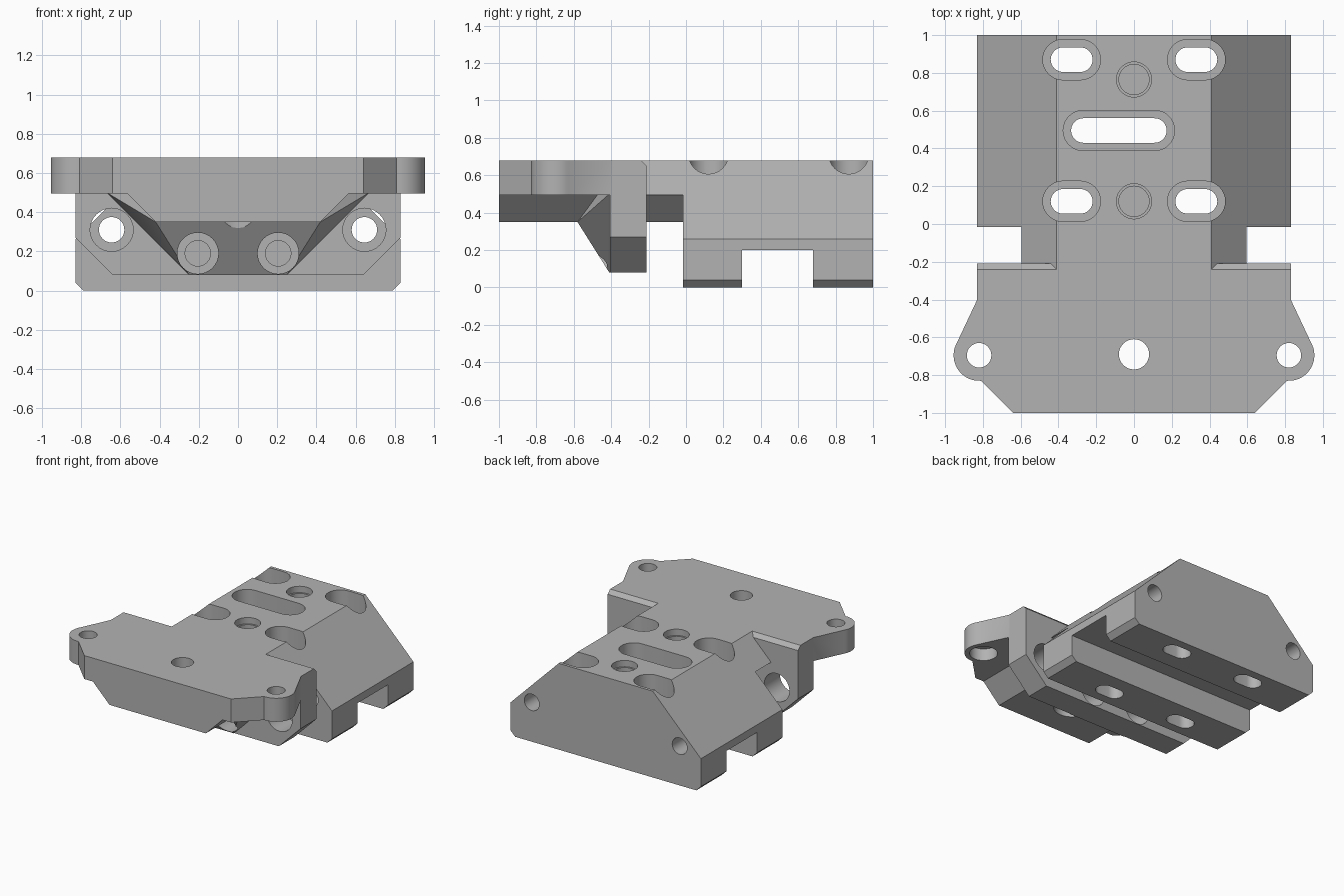
import bpy, bmesh, math
from mathutils import Vector

cube = bpy.data.objects.get("Cube")
if cube:
    bpy.data.objects.remove(cube)

metal = bpy.data.materials.new("plain grey")
metal.use_nodes = True
metal.diffuse_color = (0.45, 0.45, 0.45, 1)
metal.node_tree.nodes["Principled BSDF"].inputs["Base Color"].default_value = (0.45, 0.45, 0.45, 1)


def finish(bm, name):
    bmesh.ops.recalc_face_normals(bm, faces=bm.faces)
    mesh = bpy.data.meshes.new(name)
    bm.to_mesh(mesh)
    bm.free()
    mesh.materials.append(metal)
    ob = bpy.data.objects.new(name, mesh)
    bpy.context.collection.objects.link(ob)
    return ob


def prism(name, pts, axis, a, b):
    """Extrude a 2D outline along an axis from a to b."""
    place = {"x": lambda p: (a, p[0], p[1]),
             "y": lambda p: (p[0], a, p[1]),
             "z": lambda p: (p[0], p[1], a)}[axis]
    bm = bmesh.new()
    face = bm.faces.new([bm.verts.new(place(p)) for p in pts])
    res = bmesh.ops.extrude_face_region(bm, geom=[face])
    step = Vector([(b - a) if axis == k else 0 for k in "xyz"])
    bmesh.ops.translate(bm, vec=step, verts=[v for v in res["geom"] if isinstance(v, bmesh.types.BMVert)])
    return finish(bm, name)


def mirrored(half):
    return half + [(-x, y) for x, y in reversed(half)]


def arc(cx, cy, r, start, end, n):
    return [(cx + r * math.cos(math.radians(start + (end - start) * i / n)),
             cy + r * math.sin(math.radians(start + (end - start) * i / n))) for i in range(n + 1)]


def slot(cx, cy, half_len, r):
    """Rounded slot outline lying along x."""
    d = half_len - r
    return arc(cx + d, cy, r, -90, 90, 16) + arc(cx - d, cy, r, 90, 270, 16)


def circle(cx, cy, r):
    return arc(cx, cy, r, 0, 348.75, 31)


def combine(target, other, operation):
    mod = target.modifiers.new("join", "BOOLEAN")
    mod.operation = operation
    mod.solver = "EXACT"
    mod.object = other
    bpy.context.view_layer.objects.active = target
    bpy.ops.object.modifier_apply(modifier=mod.name)
    bpy.data.objects.remove(other)


TOP = 0.68

# Rear block with sloped shoulders and an underside channel
block = prism("rear_block", mirrored([(0.79, 0), (0.83, 0.04), (0.83, 0.26), (0.41, TOP)]), "y", -0.015, 1)
combine(block, prism("channel", [(0.30, -0.1), (0.68, -0.1), (0.68, 0.2), (0.30, 0.2)], "x", -1, 1), "DIFFERENCE")

# Front upright wall with a chamfered rear top edge
wall = prism("front_wall", mirrored([(0.64, 0.08), (0.83, 0.27), (0.83, TOP)]), "y", -0.405, -0.21)
combine(wall, prism("edge_cut", [(-0.24, TOP), (-0.21, 0.65), (-0.18, 0.65), (-0.18, 0.72), (-0.24, 0.72)],
                    "x", -1, 1), "DIFFERENCE")

# Front plate with rounded ears
half = [(0.64, -1), (0.81, -0.83)] + arc(0.82, -0.695, 0.135, -85, 30, 18) + [(0.83, -0.40), (0.83, -0.39)]
plate = prism("front_plate", mirrored(half), "z", 0.495, TOP)

# Central bar linking front and rear
bar = prism("centre_bar", mirrored([(0.42, 0.35), (0.565, 0.495), (0.595, 0.495), (0.41, TOP)]), "y", -1, 0.1)

# Tapered gusset under the plate
bm = bmesh.new()
for s in (-1, 1):
    for x, y, z in ((0.25, -0.41, 0.08), (0.67, -0.41, 0.5), (0.42, -0.58, 0.35), (0.57, -0.47, 0.5),
                    (0.25, -0.35, 0.08), (0.67, -0.35, 0.5)):
        bm.verts.new((s * x, y, z))
bmesh.ops.convex_hull(bm, input=bm.verts)
gusset = finish(bm, "gusset")

front = wall
combine(front, gusset, "UNION")
combine(front, plate, "UNION")

# Horizontal clearance holes through the wall
for s in (-1, 1):
    combine(front, prism("wall_hole", circle(s * 0.645, 0.31, 0.11), "y", -0.9, -0.1), "DIFFERENCE")
    combine(front, prism("wall_hole", circle(s * 0.205, 0.19, 0.105), "y", -0.9, -0.1), "DIFFERENCE")

body = block
combine(body, bar, "UNION")
combine(body, front, "UNION")
body.name = "mount_body"

# Each cut: outline, axis, start, end
cuts = []
for s in (-1, 1):
    cuts += [(circle(s * 0.645, 0.31, 0.065), "y", -0.1, 1.1),
             (circle(s * 0.205, 0.19, 0.065), "y", -0.1, 0.2),
             (circle(s * 0.82, -0.695, 0.065), "z", 0.3, 0.8),
             (circle(s * 0.82, -0.695, 0.1), "z", 0.3, 0.59)]
    for y in (0.12, 0.87):
        cuts += [(slot(s * 0.33, y, 0.153, 0.107), "z", 0.4, 0.8),
                 (slot(s * 0.33, y, 0.111, 0.065), "z", -0.1, 0.5)]
cuts += [(slot(-0.08, 0.495, 0.295, 0.107), "z", 0.4, 0.8),
         (slot(-0.08, 0.495, 0.253, 0.065), "z", 0.1, 0.5),
         (circle(0, -0.69, 0.08), "z", 0.2, 0.8),
         (circle(0, -0.69, 0.13), "z", 0.2, 0.5)]
for y in (0.12, 0.765):
    cuts += [(circle(0, y, 0.093), "z", 0.63, 0.8),
             (circle(0, y, 0.08), "z", 0.5, 0.7)]
for outline, axis, a, b in cuts:
    combine(body, prism("hole", outline, axis, a, b), "DIFFERENCE")

bpy.ops.object.select_all(action="DESELECT")
body.select_set(True)
bpy.context.view_layer.objects.active = body
bpy.ops.object.shade_smooth_by_angle(angle=math.radians(30))
